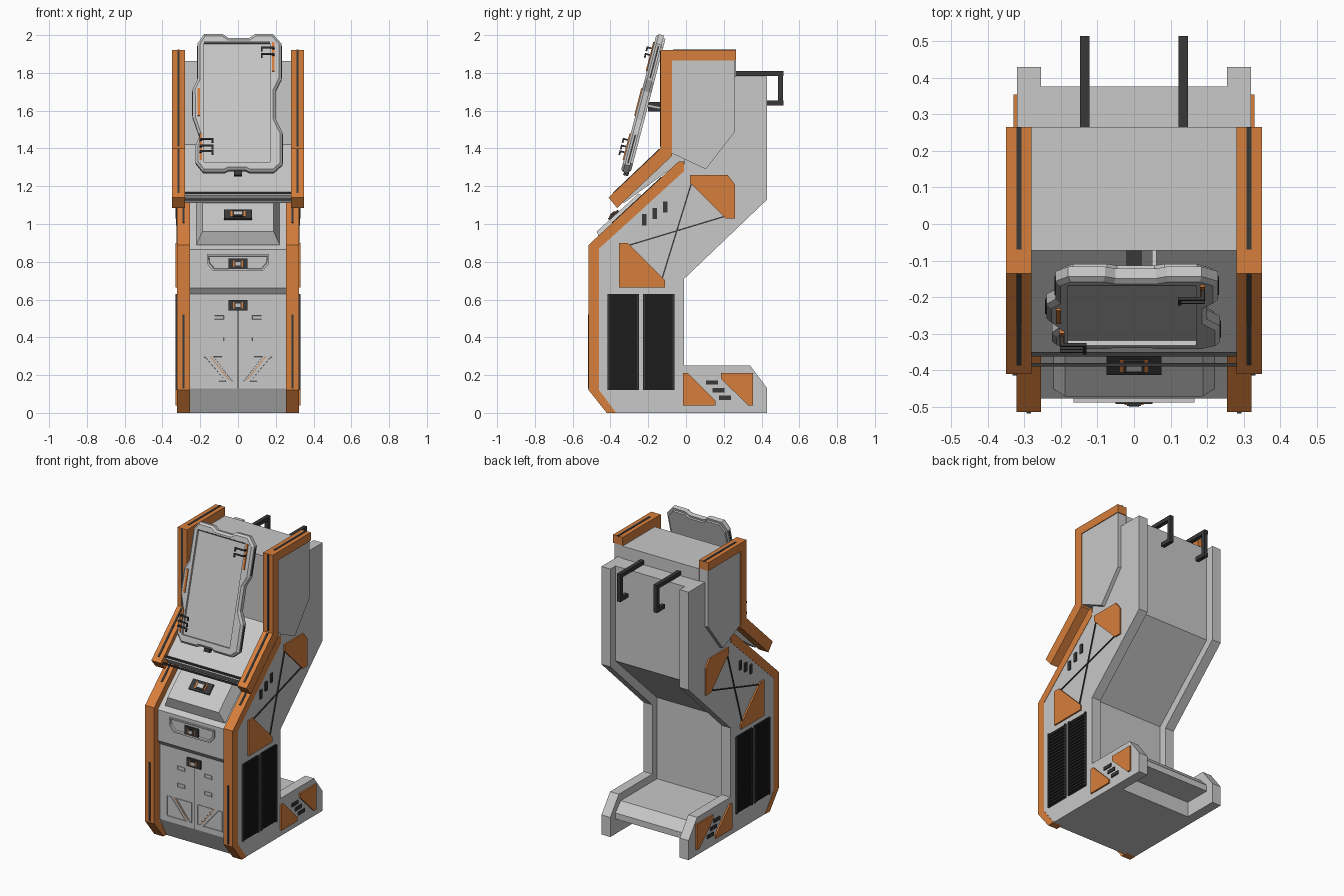
import bpy, bmesh
from mathutils import Matrix, Vector


def material(name, rgb):
    m = bpy.data.materials.new(name)
    m.diffuse_color = (*rgb, 1)
    return m


GREY = material("light grey", (0.58, 0.58, 0.58))
ORANGE = material("orange", (0.68, 0.21, 0.045))
DARK = material("dark grey", (0.04, 0.04, 0.04))
BLACK = material("black", (0.012, 0.012, 0.012))
X = Vector((1, 0, 0))


def frame(origin, u, v):
    """Drawing plane: u and v lie in it, depth runs along u x v."""
    u, v = Vector(u).normalized(), Vector(v).normalized()
    m = Matrix((u, v, u.cross(v))).transposed().to_4x4()
    m.translation = Vector(origin)
    return m


SIDE = frame((0, 0, 0), (0, 1, 0), (0, 0, 1))      # (y, z), depth = x
FRONT = frame((0, 0, 0), (1, 0, 0), (0, 0, 1))     # (x, z), depth = -y
SLOPE = frame((0, -0.45, 0.89), X, (0, 0.739, 0.673))
SCREEN = frame((0, -0.295, 1.265), X, (0, 0.252, 0.968))


def rect(u, v, w, h):
    return [(u - w/2, v - h/2), (u + w/2, v - h/2), (u + w/2, v + h/2), (u - w/2, v + h/2)]


def prism(name, pts, d0, d1, mat, F=SIDE, mirror=False, insets=(), array=None):
    bm = bmesh.new()
    lo = [bm.verts.new((u, v, d0)) for u, v in pts]
    hi = [bm.verts.new((u, v, d1)) for u, v in pts]
    bm.faces.new(lo)
    top = bm.faces.new(hi)
    n = len(pts)
    for i in range(n):
        bm.faces.new((lo[i], lo[(i+1) % n], hi[(i+1) % n], hi[i]))
    bmesh.ops.recalc_face_normals(bm, faces=bm.faces[:])
    for t, d in insets:
        bmesh.ops.inset_individual(bm, faces=[top], thickness=t, depth=d)
    bm.transform(F)
    me = bpy.data.meshes.new(name)
    bm.to_mesh(me)
    bm.free()
    me.materials.append(mat)
    ob = bpy.data.objects.new(name, me)
    bpy.context.collection.objects.link(ob)
    if array:
        a = ob.modifiers.new("repeat", 'ARRAY')
        a.use_relative_offset = False
        a.use_constant_offset = True
        a.count, a.constant_offset_displace = array[0], (0, 0, array[1])
    if mirror:
        ob.modifiers.new("mirror", 'MIRROR')
    return ob


def bar(name, x, p, q, wx, t, mat, mirror=True):
    """Straight bar between two (y, z) points at a given x."""
    a, b = Vector((x, *p)), Vector((x, *q))
    L = (b - a).length
    return prism(name, rect(0, L/2, wx, L), -t/2, t/2, mat, frame(a, X, b - a), mirror)


# Cabinet side panels and their orange front trim
prism("side_panel", [(-.37, 0), (.43, 0), (.43, .13), (.34, .25), (-.01, .25), (-.01, .71),
                     (.43, 1.13), (.43, 1.78), (0, 1.78), (-.01, 1.28), (-.46, .87), (-.46, .12)],
      .255, .32, GREY, mirror=True)
prism("side_trim", [(-.42, 0), (-.37, 0), (-.46, .12), (-.46, .87), (-.01, 1.28), (-.01, 1.33),
                    (-.04, 1.33), (-.515, .89), (-.515, .12)], .255, .322, ORANGE, mirror=True)
bar("trim_groove_low", .288, (-.516, .13), (-.516, .52), .012, .006, DARK)
bar("trim_groove_slope", .288, (-.39, 1.006), (-.13, 1.247), .012, .006, DARK)

# Centre body with hollow foot
prism("centre_body", [(-.39, 0), (-.455, .13), (-.455, .63), (-.478, .66), (-.478, .865),
                      (-.45, .89), (0, 1.30), (0, 1.78), (.377, 1.78), (.377, 1.15), (-.06, .74),
                      (-.06, .2), (.32, .2), (.377, .14), (.377, .1), (.2, .1), (.2, 0)],
      -.256, .256, GREY)

# Upper head: body, side panels, orange trim with grooves
prism("head_body", [(-.072, 1.862), (.265, 1.862), (.265, 1.5), (.105, 1.29), (-.04, 1.32),
                    (-.33, 1.11), (-.36, 1.15), (-.072, 1.42)], -.281, .281, GREY)
prism("head_side", [(-.075, 1.865), (.26, 1.865), (.26, 1.49), (.105, 1.29), (-.075, 1.375)],
      .28, .345, GREY, mirror=True)
prism("head_trim", [(-.135, 1.92), (.265, 1.92), (.265, 1.865), (-.075, 1.865), (-.075, 1.36),
                    (-.365, 1.085), (-.41, 1.14), (-.135, 1.40)], .28, .35, ORANGE, mirror=True)
bar("head_groove_top", .315, (-.07, 1.92), (.266, 1.92), .013, .006, DARK)
bar("head_groove_front", .315, (-.135, 1.41), (-.135, 1.915), .013, .006, DARK)
bar("head_groove_slope", .315, (-.385, 1.163), (-.14, 1.396), .013, .006, DARK)
for y, z in ((-.357, 1.165), (-.385, 1.13)):
    prism("cross_rod", rect(y, z, .01, .01), -.285, .285, DARK)

# Rear carrying handles
for p, q in (((.26, 1.797), (.515, 1.797)), ((.501, 1.79), (.501, 1.63)), ((.515, 1.64), (.43, 1.64))):
    bar("rear_handle", .135, p, q, .026, .026, DARK)

# Orange side plates, cross wires, slots
for pts in ([(.02, 1.26), (.22, 1.26), (.26, 1.21), (.26, 1.03), (.21, 1.03), (.02, 1.22)],
            [(-.355, .9), (-.31, .9), (-.11, .70), (-.11, .665), (-.355, .665)],
            [(-.015, .21), (.01, .21), (.155, .065), (.155, .04), (-.015, .04)],
            [(.185, .21), (.355, .21), (.355, .04), (.33, .04), (.185, .18)]):
    prism("side_plate", pts, .32, .33, ORANGE, mirror=True)
bar("cross_wire", .323, (.03, 1.22), (-.13, .70), .006, .007, DARK)
bar("cross_wire", .323, (-.31, .885), (.22, 1.045), .006, .007, DARK)
for i in range(3):
    prism("side_slot", rect(-.22 + .055*i, 1.022 + .034*i, .024, .06), .32, .327, DARK, mirror=True)
    prism("foot_slot", rect(.138 + .034*i, .16 - .04*i, .065, .022), .32, .327, DARK, mirror=True)

# Louvred side vents
for y in (-.332, -.145):
    prism("vent_back", rect(y, .375, .165, .51), .32, .325, BLACK, mirror=True)
    prism("vent_slat", rect(y, .136, .145, .011), .32, .33, BLACK, mirror=True, array=(23, .0216))
    for e in (-.078, .078):
        prism("vent_frame", rect(y + e, .375, .01, .51), .32, .332, DARK, mirror=True)


def latch(F, v, w, width, height):
    for k, (mat, a, b) in enumerate(((DARK, 1, 1), (ORANGE, .52, .6), (DARK, .38, .62), (GREY, .28, .36))):
        prism("latch_layer", rect(0, v, width*a, height*b), w, w + .012 + .003*k, mat, F)


# Front: control box, drawer pull, doors
prism("control_box", rect(0, .18, .44, .36), -.01, .002, GREY, SLOPE, insets=[(.045, .065)])
latch(SLOPE, .155, .066, .15, .07)
prism("drawer_pull", [(-.165, .84), (.165, .84), (.165, .79), (.13, .75), (-.13, .75), (-.165, .79)],
      .47, .488, GREY, FRONT, insets=[(.012, 0), (.006, -.014)])
latch(FRONT, .79, .48, .10, .055)
latch(FRONT, .57, .456, .10, .055)
prism("door_seam", rect(0, .36, .014, .46), .45, .458, GREY, FRONT)
prism("door_seam_line", rect(0, .36, .003, .46), .45, .459, DARK, FRONT)
for z in (.39, .505):
    prism("door_slot", rect(.1, z, .055, .026), .45, .459, GREY, FRONT, True, [(.004, 0), (.002, -.006)])
for pts in ([(.205, .3), (.165, .3), (.02, .165), (.205, .165)][::1],):
    prism("door_plate_low", [(.205, .3), (.17, .3), (.06, .165), (.205, .165)],
          .45, .459, GREY, FRONT, True, [(.005, 0), (.002, -.006)])
prism("door_plate_high", [(.135, .3), (.02, .3), (.02, .165), (.035, .165)],
      .45, .459, GREY, FRONT, True, [(.005, 0), (.002, -.006)])
prism("door_accent", [(.15, .3), (.145, .3), (.045, .175), (.05, .175)], .45, .457, ORANGE, FRONT, True)


# Tilted display with wavy outline and recessed screen
def sv(z):
    return (z - 1.27) / .968


outline = [(-.18, 2), (-.08, 2), (-.05, 1.98), (.06, 1.98), (.09, 2), (.185, 2), (.23, 1.95),
           (.23, 1.76), (.2, 1.70), (.2, 1.55), (.235, 1.48), (.235, 1.31), (.19, 1.27),
           (.06, 1.27), (.04, 1.28), (-.05, 1.28), (-.07, 1.27), (-.185, 1.27), (-.225, 1.32),
           (-.225, 1.41), (-.205, 1.46), (-.24, 1.56), (-.24, 1.71), (-.215, 1.76), (-.215, 1.95)]
display = prism("display_frame", [(x, sv(z)) for x, z in outline], .012, .04, GREY, SCREEN,
                insets=[(.014, .012)])
cutter = prism("screen_cutter", rect(-.005, sv(1.635), .35, .65), .038, .08, GREY, SCREEN)
cutter.hide_render = True
cutter.hide_set(True)
cut = display.modifiers.new("screen_recess", 'BOOLEAN')
cut.object, cut.operation, cut.solver = cutter, 'DIFFERENCE', 'EXACT'
prism("display_back", [(x*.93, .375 + (sv(z) - .375)*.96) for x, z in outline], 0, .014, GREY, SCREEN)
prism("screen_top_line", rect(-.005, sv(1.955), .35, .006), .04, .053, DARK, SCREEN)
for x, z0, z1 in ((.187, 1.80, 1.955), (-.207, 1.565, 1.71), (-.197, 1.33, 1.47)):
    prism("display_stripe", rect(x, sv((z0 + z1)/2), .014, (z1 - z0)/.968), .04, .058, ORANGE, SCREEN)
for x, z0, z1 in ((.231, 1.77, 1.94), (.236, 1.32, 1.47), (-.216, 1.77, 1.94), (-.241, 1.57, 1.70)):
    prism("display_edge_vent", rect(x, sv((z0 + z1)/2), .004, (z1 - z0)/.968), .022, .03, DARK, SCREEN)
for x, s, levels in ((.188, -1, (1.92, 1.885)), (-.198, 1, (1.435, 1.40, 1.37))):
    for z in levels:
        v = sv(z)
        prism("hook_post", rect(x, v, .009, .009), .045, .085, DARK, SCREEN)
        prism("hook_arm", rect(x + s*.032, v, .07, .009), .077, .086, DARK, SCREEN)
        prism("hook_tip", rect(x + s*.063, v - .01, .009, .022), .077, .086, DARK, SCREEN)

# Display mount
bar("mount_arm", .055, (-.22, 1.63), (-.06, 1.60), .012, .014, GREY, False)
bar("mount_hub", 0, (-.2, 1.62), (-.06, 1.62), .04, .05, DARK, False)
prism("display_foot_knob", rect(0, 0, .04, .03), .008, .035, DARK, SCREEN)
